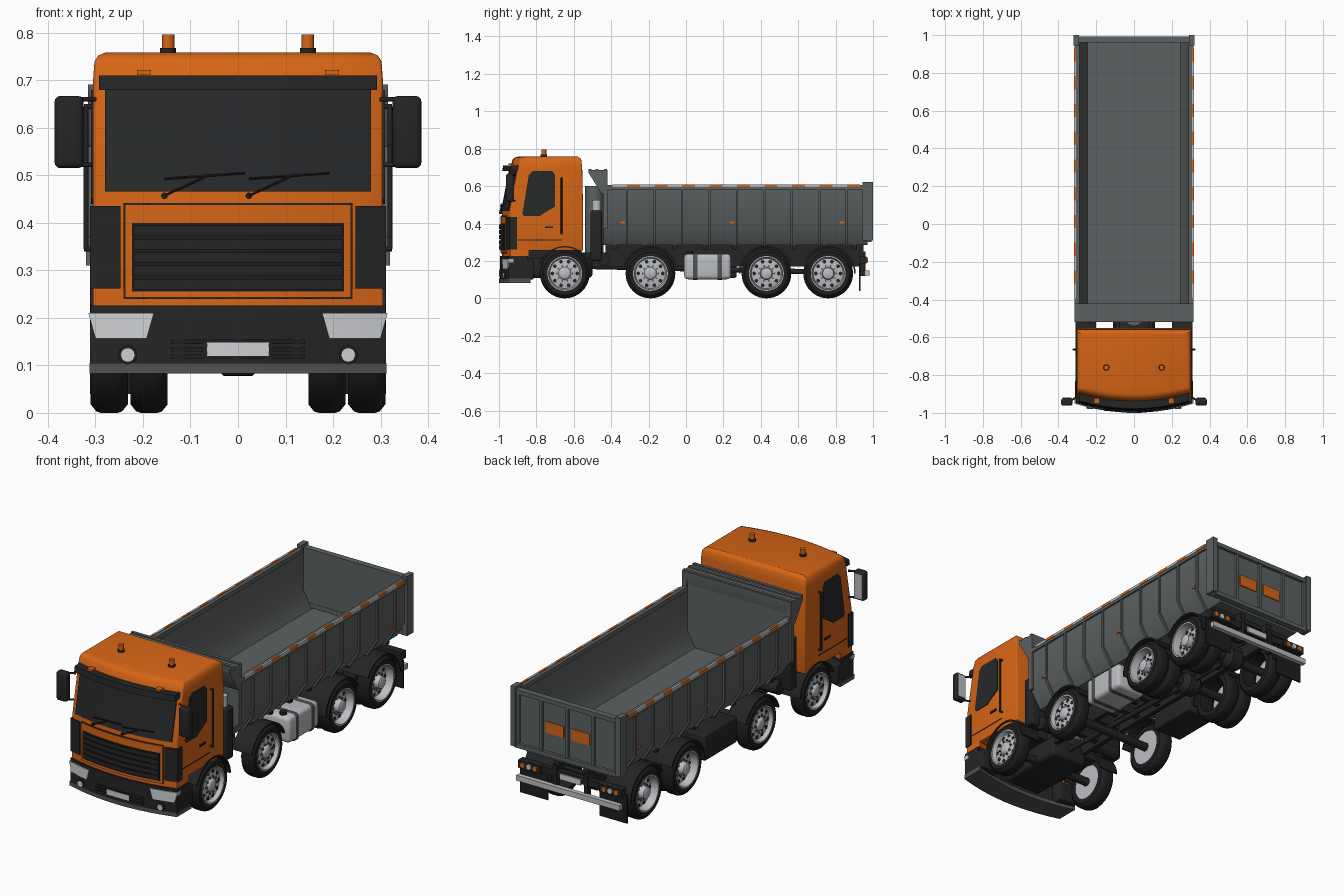
import bpy, bmesh, math
from mathutils import Vector

if "Cube" in bpy.data.objects:
    bpy.data.objects.remove(bpy.data.objects["Cube"], do_unlink=True)

def material(name, r, g, b):
    m = bpy.data.materials.new(name)
    m.use_nodes = True
    m.diffuse_color = (r, g, b, 1)
    m.node_tree.nodes["Principled BSDF"].inputs["Base Color"].default_value = (r, g, b, 1)
    return m

ORANGE = material("orange paint", 0.68, 0.13, 0.008)
GREY = material("body grey", 0.11, 0.12, 0.12)
DARK = material("dark plastic", 0.018, 0.018, 0.018)
GLASS = material("dark glass", 0.02, 0.021, 0.022)
TYRE = material("tyre black", 0.013, 0.013, 0.013)
METAL = material("light metal", 0.5, 0.51, 0.53)
LAMP = material("lamp white", 0.62, 0.63, 0.65)
LIP = material("lip grey", 0.08, 0.085, 0.085)
SIDES = ((1, "left"), (-1, "right"))
made = []

def finish(name, bm, mat, bevel=0):
    bmesh.ops.recalc_face_normals(bm, faces=bm.faces)
    if bevel:
        sharp = [e for e in bm.edges if e.calc_face_angle(0) > 0.7]
        bmesh.ops.bevel(bm, geom=sharp, offset=bevel, segments=3, profile=0.5, affect='EDGES')
    me = bpy.data.meshes.new(name)
    bm.to_mesh(me)
    bm.free()
    me.materials.append(mat)
    ob = bpy.data.objects.new(name, me)
    bpy.context.scene.collection.objects.link(ob)
    made.append(ob)
    return ob

def loft(name, rings, mat, bevel=0, closed=False):
    """Skin a list of equal rings of points."""
    bm = bmesh.new()
    vs = [[bm.verts.new(p) for p in ring] for ring in rings]
    n = len(vs[0])
    pairs = list(zip(vs, vs[1:])) + ([(vs[-1], vs[0])] if closed else [])
    for a, b in pairs:
        for i in range(n):
            j = (i + 1) % n
            bm.faces.new((a[i], a[j], b[j], b[i]))
    if not closed:
        bm.faces.new(vs[0])
        bm.faces.new(vs[-1])
    return finish(name, bm, mat, bevel)

def box(name, xs, ys, zs, mat, bevel=0):
    return loft(name, [[(xs[0], ys[0], z), (xs[1], ys[0], z), (xs[1], ys[1], z), (xs[0], ys[1], z)]
                       for z in zs], mat, bevel)

def prism_x(name, pts, x0, x1, mat, bevel=0):
    return loft(name, [[(x, y, z) for y, z in pts] for x in (x0, x1)], mat, bevel)

def prism_y(name, pts, y0, y1, mat):
    return loft(name, [[(x, y, z) for x, z in pts] for y in (y0, y1)], mat)

def tube(name, a, b, r, mat, sides=12):
    a, b = Vector(a), Vector(b)
    q = (b - a).to_track_quat('Z', 'Y')
    circle = [q @ Vector((r * math.cos(t), r * math.sin(t), 0))
              for t in (math.tau * i / sides for i in range(sides))]
    return loft(name, [[p + c for c in circle] for p in (a, b)], mat)

def lathe_x(name, profile, y, z, mat, closed=False, sides=40):
    """Revolve (x, radius) points about an axle line."""
    return loft(name, [[(x, y + r * math.cos(math.tau * i / sides), z + r * math.sin(math.tau * i / sides))
                        for i in range(sides)] for x, r in profile], mat, closed=closed)

def arch(name, x0, x1, y, z, r, start, end, mat):
    """Curved mudguard shell."""
    rings = []
    for i in range(17):
        t = math.radians(start + (end - start) * i / 16)
        rings.append([(x, y + k * math.cos(t), z + k * math.sin(t))
                      for x, k in ((x0, r), (x1, r), (x1, r + 0.008), (x0, r + 0.008))])
    return loft(name, rings, mat)

# Bowed, raked cab front
HALF, BOW = 0.305, 0.045
def front(x, z):
    rake = 0.0 if z < 0.46 else (z - 0.46) * 0.19
    return -0.985 + rake + BOW * (x / HALF) ** 2

def bowed(name, x0, x1, z0, z1, off, depth, mat, slant=0):
    """Panel following the cab front, standing off it."""
    rings = []
    for i in range(11):
        k = i / 10
        xb, xt = x0 + (x1 - x0) * k, x0 - slant * (1 - k) + (x1 - x0 + slant) * k
        yb, yt = front(xb, z0) - off, front(xt, z1) - off
        rings.append([(xb, yb, z0), (xt, yt, z1), (xt, yt + depth, z1), (xb, yb + depth, z0)])
    return loft(name, rings, mat)

# Cab shell
shell = []
for z, w, rear, push in ((0.255, HALF, -0.55, 0), (0.46, HALF, -0.55, 0), (0.7, HALF, -0.555, 0),
                         (0.74, 0.302, -0.56, 0.004), (0.752, 0.294, -0.566, 0.014), (0.758, 0.28, -0.58, 0.03)):
    row = [(w * (1 - i / 6), front(w * (1 - i / 6), z) + push, z) for i in range(13)]
    shell.append([(-w, rear, z), (w, rear, z)] + row)
loft("cab", shell, ORANGE, 0.006)
bowed("cab_skirt", -HALF, HALF, 0.225, 0.262, 0, 0.1, ORANGE)
box("cab_floor", (-0.22, 0.22), (-0.9, -0.56), (0.21, 0.258), DARK)
box("engine", (-0.11, 0.11), (-0.88, -0.5), (0.11, 0.22), DARK, 0.02)

# Cab front
bowed("windscreen", -0.28, 0.28, 0.466, 0.7, 0.005, 0.02, GLASS)
bowed("sun_visor", -0.292, 0.292, 0.68, 0.71, 0.04, 0.045, DARK)
bowed("grille_gap", -0.241, 0.241, 0.24, 0.442, 0.003, 0.01, DARK)
bowed("grille_surround", -0.237, 0.237, 0.244, 0.438, 0.006, 0.01, ORANGE)
bowed("grille", -0.223, 0.223, 0.255, 0.4, 0.008, 0.012, TYRE)
for i in range(5):
    z = 0.26 + i * 0.028
    bowed(f"grille_slat_{i}", -0.22, 0.22, z, z + 0.022, 0.014, 0.012, DARK)
bowed("bumper", -0.31, 0.31, 0.103, 0.226, 0.01, 0.1, DARK)
bowed("bumper_lip", -0.312, 0.312, 0.083, 0.105, 0.014, 0.12, LIP)
for i in range(3):
    bowed(f"intake_bar_{i}", -0.14, 0.14, 0.113 + i * 0.016, 0.123 + i * 0.016, 0.013, 0.01, TYRE)
bowed("front_plate", -0.065, 0.065, 0.12, 0.148, 0.015, 0.008, LAMP)
for i, x in enumerate((-0.155, 0.023)):
    at = lambda px, pz: (px, front(px, pz) - 0.013, pz)
    tube(f"wiper_arm_{i}", at(x, 0.457), at(x + 0.085, 0.497), 0.003, TYRE, 6)
    tube(f"wiper_blade_{i}", at(x, 0.493), at(x + 0.17, 0.505), 0.003, TYRE, 6)
    tube(f"wiper_pivot_{i}", (x, front(x, 0.457), 0.457), at(x, 0.457), 0.007, TYRE)

# Mirrored cab details
window = [(-0.875, 0.45), (-0.84, 0.66), (-0.82, 0.68), (-0.715, 0.68), (-0.7, 0.66),
          (-0.7, 0.49), (-0.76, 0.455), (-0.78, 0.44), (-0.865, 0.44)]
for s, side in SIDES:
    prism_x(f"{side}_window", window, s * 0.3, s * 0.309, GLASS)
    box(f"{side}_door_seam", (s * 0.3, s * 0.307), (-0.9, -0.665), (0.31, 0.314), DARK)
    box(f"{side}_door_handle", (s * 0.3, s * 0.311), (-0.755, -0.71), (0.375, 0.385), DARK)
    bowed(f"{side}_corner_vent", s * 0.247, s * 0.311, 0.262, 0.435, 0.006, 0.04, DARK)
    bowed(f"{side}_headlight", s * 0.192, s * 0.3, 0.157, 0.21, 0.014, 0.03, LAMP, s * 0.015)
    tube(f"{side}_fog_ring", (s * 0.232, -0.94, 0.122), (s * 0.232, -0.976, 0.122), 0.02, TYRE, 20)
    tube(f"{side}_fog_lamp", (s * 0.232, -0.94, 0.122), (s * 0.232, -0.98, 0.122), 0.015, LAMP, 20)
    box(f"{side}_bumper_end", (s * 0.2, s * 0.308), (-0.93, -0.87), (0.1, 0.225), DARK)
    box(f"{side}_step", (s * 0.2, s * 0.308), (-0.9, -0.815), (0.1, 0.205), DARK, 0.006)
    box(f"{side}_roof_latch", (s * 0.183, s * 0.213), (-0.95, -0.92), (0.712, 0.722), ORANGE)
    # Mirrors and grab rails
    box(f"{side}_mirror", (s * 0.325, s * 0.386), (-0.962, -0.922), (0.515, 0.667), DARK, 0.012)
    box(f"{side}_mirror_glass", (s * 0.332, s * 0.379), (-0.923, -0.919), (0.527, 0.655), METAL)
    for z in (0.522, 0.66):
        tube(f"{side}_mirror_arm_{z}", (s * 0.3, -0.915, z), (s * 0.345, -0.94, z), 0.005, DARK)
    tube(f"{side}_grab_rail", (s * 0.32, -0.665, 0.345), (s * 0.32, -0.665, 0.645), 0.005, DARK)
    for z in (0.345, 0.645):
        tube(f"{side}_rail_foot_{z}", (s * 0.3, -0.665, z), (s * 0.324, -0.665, z), 0.005, DARK)
    # Beacons
    tube(f"{side}_beacon_base", (s * 0.147, -0.76, 0.75), (s * 0.147, -0.76, 0.768), 0.017, DARK, 20)
    tube(f"{side}_beacon", (s * 0.147, -0.76, 0.765), (s * 0.147, -0.76, 0.796), 0.013, ORANGE, 20)
    # Plant behind the cab
    box(f"{side}_air_stack", (s * 0.2, s * 0.29), (-0.51, -0.45), (0.2, 0.47), DARK, 0.01)
    tube(f"{side}_chassis_box", (s * 0.1, -0.44, 0.21), (s * 0.24, -0.44, 0.21), 0.035, DARK, 16)
tube("air_intake", (0.245, -0.478, 0.46), (0.245, -0.478, 0.525), 0.024, METAL, 20)
tube("tipping_ram", (0, -0.49, 0.2), (0, -0.49, 0.6), 0.05, GREY, 24)

# Tipper body: one folded trough, headboard and tailgate
half = [(0.245, 0.284), (0.305, 0.375), (0.305, 0.6), (0.292, 0.6), (0.292, 0.38), (0.245, 0.296)]
outer, inner = half[:3], half[3:]
flip = lambda pts: [(-x, z) for x, z in reversed(pts)]
prism_y("tipper_trough", outer + inner + flip(inner) + flip(outer), -0.43, 0.97, GREY)
wall = [(0.245, 0.284), (0.305, 0.375), (0.305, 0.66)]
prism_y("headboard", wall + flip(wall), -0.442, -0.425, GREY)
prism_x("headboard_hood", [(-0.52, 0.685), (-0.42, 0.685), (-0.42, 0.64), (-0.44, 0.56), (-0.452, 0.56),
                           (-0.52, 0.67)], -0.316, 0.316, GREY)
for y in (-0.512, -0.475, -0.43):
    box(f"hood_ridge_{y}", (-0.316, 0.316), (y - 0.008, y + 0.008), (0.68, 0.691), GREY)
box("tailgate", (-0.296, 0.296), (0.962, 0.978), (0.305, 0.6), GREY)
for z in (0.302, 0.585):
    box(f"tailgate_rail_{z}", (-0.3, 0.3), (0.96, 0.993), (z, z + 0.022), GREY)
for x in (-0.285, -0.15, 0, 0.15, 0.285):
    box(f"tailgate_rib_{x}", (x - 0.008, x + 0.008), (0.97, 0.99), (0.31, 0.6), GREY)
for s, side in SIDES:
    box(f"{side}_tailgate_marker", (s * 0.022, s * 0.128), (0.976, 0.983), (0.42, 0.48), ORANGE)
    box(f"{side}_rear_post", (s * 0.292, s * 0.32), (0.945, 1.0), (0.31, 0.622), GREY)
    box(f"{side}_front_post", (s * 0.29, s * 0.316), (-0.445, -0.42), (0.37, 0.66), GREY)
    box(f"{side}_top_rail", (s * 0.288, s * 0.315), (-0.43, 0.95), (0.582, 0.606), GREY)
    rib = [(0.3, 0.59), (0.314, 0.59), (0.314, 0.372), (0.253, 0.278), (0.243, 0.284), (0.3, 0.375)]
    for i in range(9):
        y = -0.316 + i * 0.147
        prism_y(f"{side}_rib_{i}", [(s * x, z) for x, z in rib], y - 0.006, y + 0.006, GREY)
        box(f"{side}_orange_marker_{i}", (s * 0.306, s * 0.317), (y, y + 0.07), (0.596, 0.61), ORANGE)
        box(f"{side}_white_marker_{i}", (s * 0.306, s * 0.317), (y - 0.077, y), (0.596, 0.61), METAL)
    for y in (-0.337, 0.248, 0.835):
        box(f"{side}_side_lamp_{y}", (s * 0.3, s * 0.311), (y - 0.012, y + 0.012), (0.4, 0.412), ORANGE)

# Chassis
for s, side in SIDES:
    box(f"{side}_chassis_rail", (s * 0.075, s * 0.1), (-0.88, 0.95), (0.17, 0.245), DARK)
    box(f"{side}_subframe", (s * 0.07, s * 0.1), (-0.43, 0.95), (0.245, 0.286), DARK)
for i in range(9):
    y = -0.38 + i * 0.16
    box(f"cross_member_{i}", (-0.24, 0.24), (y - 0.012, y + 0.012), (0.262, 0.286), DARK)
    box(f"chassis_tie_{i}", (-0.08, 0.08), (y - 0.015, y + 0.015), (0.185, 0.225), DARK)
tube("drive_shaft", (0, -0.5, 0.17), (0, 0.76, 0.14), 0.014, DARK)

# Wheels, axles and mudguards
R = 0.133
for n, y in enumerate((-0.648, -0.19, 0.43, 0.76)):
    rear = n > 1
    tube(f"axle_{n}", (-0.24, y, R), (0.24, y, R), 0.022, DARK, 16)
    if rear:
        lathe_x(f"differential_{n}", [(-0.06, 0.03), (-0.03, 0.055), (0.03, 0.055), (0.06, 0.03)], y, R, DARK)
    for s, side in SIDES:
        for k, x in enumerate((0.232, 0.148)[:2 if rear else 1]):
            tyre = [(0, 0.09), (0, 0.115), (0.012, 0.13), (0.022, R), (0.056, R), (0.066, 0.13),
                    (0.078, 0.115), (0.078, 0.09)]
            lathe_x(f"{side}_tyre_{n}_{k}", [(s * (x + w), r) for w, r in tyre], y, R, TYRE, True)
        dish = 0.27 if rear else 0.29
        rim = [(0.235, 0.091), (0.311, 0.093), (0.311, 0.087), (dish, 0.08), (dish + 0.006, 0.05),
               (dish + 0.006, 0.034), (0.305, 0.03), (0.31, 0.022)]
        lathe_x(f"{side}_rim_{n}", [(s * x, r) for x, r in rim], y, R, METAL)
        for i in range(10):
            t = math.tau * i / 10
            c, d = math.cos(t), math.sin(t)
            tube(f"{side}_rim_hole_{n}_{i}", (s * dish, y + 0.066 * c, R + 0.066 * d),
                 (s * (dish + 0.005), y + 0.066 * c, R + 0.066 * d), 0.01, DARK, 10)
            tube(f"{side}_wheel_nut_{n}_{i}", (s * dish, y + 0.042 * c, R + 0.042 * d),
                 (s * (dish + 0.014), y + 0.042 * c, R + 0.042 * d), 0.005, LIP, 6)
        arch(f"{side}_mudguard_{n}", s * (0.15 if rear else 0.2), s * 0.311, y, R, 0.139,
             (5, 20, 25, 0)[n], (160, 165, 180, 150)[n], DARK)

# Fuel tank on the left, equipment box on the right
box("fuel_tank", (0.13, 0.305), (-0.01, 0.24), (0.102, 0.238), METAL, 0.02)
for y in (0.05, 0.18):
    box(f"tank_strap_{y}", (0.125, 0.309), (y - 0.006, y + 0.006), (0.098, 0.242), LIP, 0.018)
tube("tank_cap", (0.25, 0.02, 0.23), (0.25, 0.02, 0.252), 0.018, DARK, 16)
box("equipment_box", (-0.3, -0.13), (0.0, 0.27), (0.11, 0.245), DARK, 0.01)

# Rear underrun bar, lamps and flaps
box("rear_cross_beam", (-0.26, 0.26), (0.93, 0.955), (0.19, 0.225), DARK)
box("underrun_bar", (-0.3, 0.3), (0.955, 0.98), (0.122, 0.15), METAL)
box("rear_plate", (-0.06, 0.06), (0.953, 0.962), (0.185, 0.215), LAMP)
for s, side in SIDES:
    box(f"{side}_bar_bracket", (s * 0.08, s * 0.1), (0.93, 0.96), (0.12, 0.25), DARK)
    box(f"{side}_lamp_box", (s * 0.17, s * 0.3), (0.925, 0.965), (0.185, 0.225), DARK)
    for i, mat in enumerate((ORANGE, LAMP, ORANGE)):
        x = s * (0.2 + i * 0.036)
        tube(f"{side}_tail_lamp_{i}", (x, 0.95, 0.205), (x, 0.972, 0.205), 0.014, mat, 16)
    box(f"{side}_mudflap", (s * 0.15, s * 0.31), (0.925, 0.932), (0.04, 0.19), TYRE)

# Smooth round surfaces while keeping hard edges crisp
bpy.ops.object.select_all(action='DESELECT')
for ob in made:
    ob.select_set(True)
bpy.context.view_layer.objects.active = made[0]
bpy.ops.object.shade_smooth_by_angle(angle=math.radians(35))
